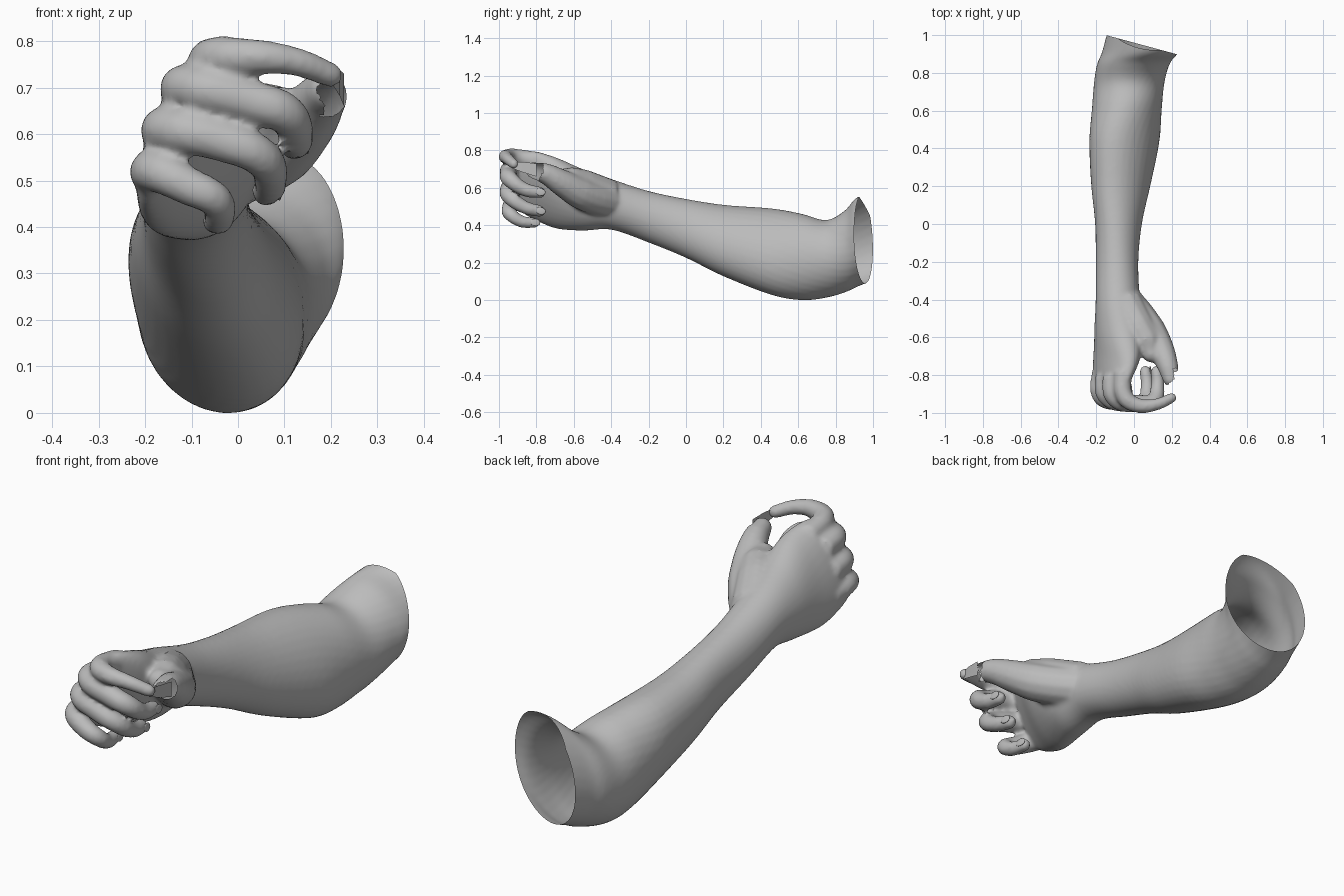
import bpy, bmesh, math
from mathutils import Vector, Matrix

if "Cube" in bpy.data.objects:
    bpy.data.objects.remove(bpy.data.objects["Cube"], do_unlink=True)

skin = bpy.data.materials.new("plain grey")
skin.use_nodes = True
GREY = (0.5, 0.5, 0.5, 1)
skin.diffuse_color = GREY
skin.node_tree.nodes["Principled BSDF"].inputs["Base Color"].default_value = GREY


def make_object(name, bm):
    mesh = bpy.data.meshes.new(name)
    bm.to_mesh(mesh)
    bm.free()
    ob = bpy.data.objects.new(name, mesh)
    bpy.context.collection.objects.link(ob)
    mesh.materials.append(skin)
    for p in mesh.polygons:
        p.use_smooth = True
    return ob


def evaluated_mesh(ob):
    deps = bpy.context.evaluated_depsgraph_get()
    return bpy.data.meshes.new_from_object(ob.evaluated_get(deps), depsgraph=deps)


def smooth_sections(keys, steps=5):
    """Flowing in-between sections through the given ones."""
    result = []
    for i in range(len(keys) - 1):
        near = [keys[max(0, min(len(keys) - 1, i + k))] for k in (-1, 0, 1, 2)]
        for s in range(steps):
            t = s / steps
            result.append([b + (c - a) * t / 2 + (a - 2.5 * b + 2 * c - d / 2) * t ** 2
                           + (1.5 * (b - c) + (d - a) / 2) * t ** 3
                           for a, b, c, d in zip(*near)])
    return result + [keys[-1]]


def add_loft(bm, sections, sides=32):
    """Closed loft of tilted ellipses set along y."""
    rings = []
    for y, cx, cz, rx, rz, tilt in sections:
        t = math.radians(tilt)
        ring = []
        for i in range(sides):
            a = 2 * math.pi * i / sides
            u, v = rx * math.cos(a), rz * math.sin(a)
            ring.append(bm.verts.new((cx + u * math.cos(t) + v * math.sin(t), y,
                                      cz - u * math.sin(t) + v * math.cos(t))))
        rings.append(ring)
    for a, b in zip(rings, rings[1:]):
        for i in range(sides):
            j = (i + 1) % sides
            bm.faces.new((a[i], a[j], b[j], b[i]))
    bm.faces.new(rings[0])
    bm.faces.new(rings[-1])


def add_finger(bm, points):
    """Tapered tube through (x, y, z, radius) points."""
    cu = bpy.data.curves.new("finger_path", "CURVE")
    cu.dimensions = "3D"
    cu.bevel_depth, cu.bevel_resolution = 1, 4
    cu.use_fill_caps = True
    sp = cu.splines.new("BEZIER")
    sp.bezier_points.add(len(points) - 1)
    for bp, (x, y, z, r) in zip(sp.bezier_points, points):
        bp.co, bp.radius = (x, y, z), r
        bp.handle_left_type = bp.handle_right_type = "AUTO"
    ob = bpy.data.objects.new("finger_path", cu)
    bpy.context.collection.objects.link(ob)
    bpy.context.view_layer.update()
    mesh = evaluated_mesh(ob)
    bm.from_mesh(mesh)
    bpy.data.objects.remove(ob, do_unlink=True)
    bpy.data.meshes.remove(mesh)
    # rounded fingertip
    x, y, z, r = points[-1]
    bmesh.ops.create_icosphere(bm, subdivisions=2, radius=r,
                               matrix=Matrix.Translation((x, y, z)))


# forearm, wrist and palm
body = bmesh.new()
add_loft(body, smooth_sections([
    (1.12, .09, .38, .18, .255, 32), (.93, .042, .318, .186, .257, 30),
    (.85, -.002, .26, .19, .222, 17), (.75, -.025, .22, .187, .208, 2),
    (.62, -.037, .23, .183, .233, -12), (.45, -.05, .26, .172, .242, -25),
    (.2, -.07, .318, .145, .2, -25), (0, -.082, .383, .121, .16, -15),
    (-.2, -.09, .445, .113, .138, -3), (-.4, -.086, .512, .117, .136, 5),
    (-.55, -.08, .535, .125, .168, 18), (-.7, -.09, .574, .1, .205, 25),
    (-.82, -.115, .615, .065, .198, 25), (-.89, -.13, .62, .04, .16, 25)]))

# fingers, curled round to the palm, and the web that joins thumb and palm
FINGERS = {
    "index": [(-.06, -.78, .74, .05), (-.045, -.92, .765, .046), (.02, -.96, .767, .04),
              (.12, -.955, .757, .032), (.2, -.92, .727, .028)],
    "middle": [(-.12, -.8, .69, .05), (-.1, -.92, .7, .05), (.03, -.95, .67, .047),
               (.1, -.94, .645, .045), (.125, -.86, .59, .037), (.12, -.78, .575, .032)],
    "ring": [(-.16, -.8, .6, .05), (-.145, -.91, .61, .05), (-.03, -.95, .585, .047),
             (.05, -.94, .55, .043), (.07, -.86, .495, .036), (.06, -.78, .475, .032)],
    "little": [(-.18, -.78, .5, .045), (-.175, -.91, .52, .047), (-.1, -.945, .485, .042),
               (-.05, -.94, .46, .038), (-.04, -.88, .42, .033), (-.05, -.81, .413, .029)],
    "web": [(-.05, -.42, .55, .1), (.02, -.55, .605, .095), (.07, -.63, .635, .08),
            (.09, -.685, .655, .05)],
    "thumb": [(-.06, -.39, .52, .09), (.025, -.49, .545, .09), (.085, -.57, .575, .087),
              (.14, -.66, .625, .073), (.178, -.75, .675, .057), (.195, -.82, .695, .044)],
}
for points in FINGERS.values():
    add_finger(body, points)
bmesh.ops.remove_doubles(body, verts=body.verts, dist=.0005)
bmesh.ops.recalc_face_normals(body, faces=body.faces)

# fuse everything into one smooth skin
arm = make_object("arm_and_hand", body)
remesh = arm.modifiers.new("fuse", "REMESH")
remesh.mode, remesh.voxel_size = "VOXEL", .01
soft = arm.modifiers.new("soften", "SMOOTH")
soft.factor, soft.iterations = .5, 9
mesh = evaluated_mesh(arm)
arm.modifiers.clear()

# open the upper end with slanted cuts, and open the thumb end
bm = bmesh.new()
bm.from_mesh(mesh)
for co, no in (((0, .96, 0), (.27, 1, 0)), ((.05, .94, .52), (.1, 1, .45))):
    bmesh.ops.bisect_plane(bm, geom=bm.verts[:] + bm.edges[:] + bm.faces[:],
                           plane_co=co, plane_no=no, clear_outer=True)
tip = Vector(FINGERS["thumb"][-1][:3])
bm.normal_update()
hole = [f for f in bm.faces if (f.calc_center_median() - tip).length < .065
        and f.normal.y - f.normal.x < -.35 and f.calc_center_median().y > -.88]
bmesh.ops.delete(bm, geom=hole, context="FACES")
bm.to_mesh(arm.data)
bm.free()
for p in arm.data.polygons:
    p.use_smooth = True

# fingernails
for name in ("middle", "ring", "little"):
    a, b = (Vector(p[:3]) for p in FINGERS[name][-2:])
    r = FINGERS[name][-1][3]
    along = (b - a).normalized()
    out = (Vector((1, 0, .1)) - along * along.x).normalized()
    side = along.cross(out).normalized()
    frame = Matrix((along, side, out)).transposed().to_4x4()
    nail = bmesh.new()
    bmesh.ops.create_uvsphere(nail, u_segments=16, v_segments=8, radius=1,
                              matrix=Matrix.Translation(b + out * r * .9) @ frame
                              @ Matrix.Diagonal((.028, .02, .004, 1)))
    make_object(name + "_nail", nail)

# thin sliver bridging thumb and index finger
strip = bmesh.new()
pairs = [(strip.verts.new((x, y, z - h)), strip.verts.new((x, y, z + h)))
         for x, y, z, h in ((.228, -.8, .695, .035), (.219, -.87, .71, .028),
                            (.205, -.93, .722, .018))]
for (a, b), (c, d) in zip(pairs, pairs[1:]):
    strip.faces.new((a, b, d, c))
make_object("thumb_sliver", strip)
